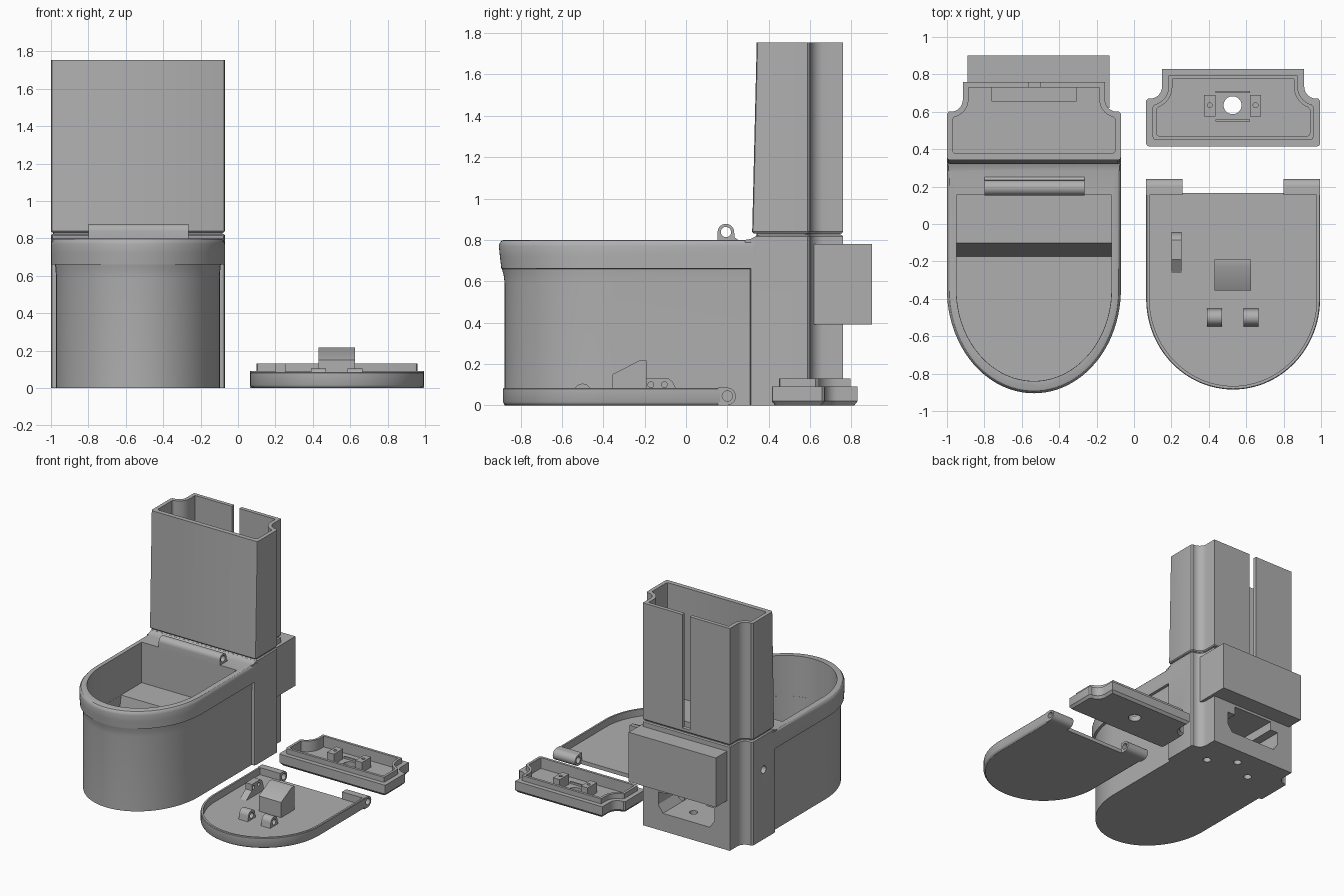
import bpy, bmesh, math
from math import sin, cos, pi

if "Cube" in bpy.data.objects:
    bpy.data.objects.remove(bpy.data.objects["Cube"])

grey = bpy.data.materials.new("grey_plastic")
grey.diffuse_color = (0.43, 0.43, 0.43, 1)
grey.use_nodes = True
grey.node_tree.nodes["Principled BSDF"].inputs["Base Color"].default_value = grey.diffuse_color
BX, LX = -0.535, 0.53          # centre lines of the bowl and of the loose lids


def loft(name, rings):
    """Closed solid through rings of equally many points."""
    bm = bmesh.new()
    vs = [[bm.verts.new(p) for p in r] for r in rings]
    n = len(vs[0])
    for a, b in zip(vs, vs[1:]):
        for i in range(n):
            j = (i + 1) % n
            bm.faces.new((a[i], a[j], b[j], b[i]))
    bm.faces.new(vs[0][::-1])
    bm.faces.new(vs[-1])
    bmesh.ops.recalc_face_normals(bm, faces=bm.faces)
    me = bpy.data.meshes.new(name)
    bm.to_mesh(me)
    bm.free()
    ob = bpy.data.objects.new(name, me)
    bpy.context.collection.objects.link(ob)
    me.materials.append(grey)
    return ob


def box(name, x0, x1, y0, y1, z0, z1):
    q = [(x0, y0), (x1, y0), (x1, y1), (x0, y1)]
    return loft(name, [[(x, y, z) for x, y in q] for z in (z0, z1)])


def side_profile(name, pts, x0, x1):
    """Extrude a (y, z) profile along x."""
    return loft(name, [[(x, y, z) for y, z in pts] for x in (x0, x1)])


def rod(name, axis, c, r, a, b, n=24):
    """Cylinder along x or z; c is the centre in the other two axes."""
    ring = [(c[0] + r * cos(2 * pi * i / n), c[1] + r * sin(2 * pi * i / n)) for i in range(n)]
    if axis == "x":
        return side_profile(name, ring, a, b)
    return loft(name, [[(x, y, z) for x, y in ring] for z in (a, b)])


def combine(ob, parts, op="DIFFERENCE"):
    """Boolean with each part in turn, then drop the parts."""
    for p in parts:
        m = ob.modifiers.new("b", "BOOLEAN")
        m.operation, m.solver, m.object = op, "EXACT", p
        dg = bpy.context.evaluated_depsgraph_get()
        me = bpy.data.meshes.new_from_object(ob.evaluated_get(dg))
        ob.modifiers.clear()
        ob.data = me
        bpy.data.objects.remove(p)


def d_ring(cx, hw, front, back, start, z, n=48):
    """Straight sided outline with a half-ellipse front."""
    pts = [(cx + hw, back, z)]
    for i in range(n + 1):
        t = pi * i / n
        pts.append((cx + hw * cos(t), start - (start - front) * sin(t), z))
    return pts + [(cx - hw, back, z)]


def tank_ring(cx, d, z, y0=0.34, dy=0.0):
    """Tank outline inset by d: wide front, concave corners, narrow back."""
    w, r, f = 0.465 - d, 0.065 + d, 0.015
    t0 = min(math.acos(max(-1, min(1, (w - 0.455) / r))), pi)
    half = [(w - f, y0 + d), (w - f * 0.3, y0 + d + f * 0.3), (w, y0 + d + f)]
    half.append((w, 0.665 - r * sin(t0) - 0.012))
    for i in range(9):
        t = t0 + (pi - t0) * i / 8
        half.append((0.445 + r * cos(t), 0.665 - r * sin(t)))
    half.append((0.38 - d, 0.76 - d))
    full = half + [(-x, y) for x, y in half[::-1]]
    return [(cx + x, y + dy, z) for x, y in full]


def arch(y, z0, zc, r, foot=0.0, n=14):
    """Round topped (y, z) profile."""
    arc = [(y + r * cos(pi * i / n), zc + r * sin(pi * i / n)) for i in range(n + 1)]
    return [(y + r + foot, z0)] + arc + [(y - r - foot, z0)]


# ---- bowl with flared rim and rear base
levels = [(0, .438, -.877), (.59, .438, -.877), (.63, .44, -.882), (.66, .443, -.89),
          (.661, .465, -.893), (.72, .465, -.9), (.77, .465, -.905), (.785, .461, -.901),
          (.796, .452, -.892), (.8, .44, -.88)]
bowl = loft("bowl", [d_ring(BX, hw, f, .33, -.35, z) for z, hw, f in levels])
rear = loft("rear_base", [tank_ring(BX, 0, z, .31) for z in (0, .8)])
deck = loft("deck", [tank_ring(BX, d, z, .335) for z, d in ((.79, 0), (.817, 0), (.824, .008))])
ramp = side_profile("ramp", [(.285, .78), (.285, .8), (.31, .804), (.33, .813), (.345, .823), (.4, .823), (.4, .78)],
                    BX - .458, BX + .458)
back_box = box("back_box", -.89, -.13, .62, .9, .39, .78)
combine(bowl, [rear, deck, ramp, back_box], "UNION")
opening = [(-.74, .14), (-.33, .14), (-.29, .2), (-.29, .3), (-.36, .3), (-.36, .37),
           (-.71, .37), (-.71, .3), (-.78, .3), (-.78, .2)]
combine(bowl, [
    loft("upper_cavity", [d_ring(BX, .415, -.84, .155, -.35, z) for z in (.48, .95)]),
    loft("deep_cavity", [d_ring(BX, .414, -.839, b, -.35, z) for z, b in ((.05, -.175), (.49, -.1))]),
    loft("rear_opening", [[(x, y, z) for x, z in opening] for y in (.25, .85)]),
    rod("side_hole", "x", (.46, .55), .03, -1.1, -.9),
    rod("foot_hole_a", "z", (-.3, .5), .03, -.1, .2),
    rod("foot_hole_b", "z", (-.7, .5), .03, -.1, .2),
    rod("foot_hole_c", "z", (-.5, .62), .03, -.1, .2),
])

# ---- hinge barrel on the rim
hinge = side_profile("bowl_hinge", [(.25, .79), (.25, .802), (.235, .812)] + arch(.193, .8, .838, .04)[1:-1]
                     + [(.153, .79)], -.8, -.265)
combine(hinge, [rod("pin_hole", "x", (.193, .838), .025, -.9, -.2)])

# ---- water tank, open on top, slit at the back
neck = loft("tank_neck", [tank_ring(BX, .012, z, .33) for z in (.81, .84)])
tank = loft("tank", [tank_ring(BX, d, z, y) for z, d, y in
                     ((.832, .006, .32), (.84, 0, .32), (1.755, 0, .342))])
combine(tank, [
    loft("tank_cavity", [tank_ring(BX, .03, z, y) for z, y in ((.86, .325), (1.9, .352))]),
    box("tank_slit", -.565, -.5, .7, .8, .86, 1.9),
])
well = [box("well_cut", -.76, -.31, .655, .729, .6, .9) for _ in range(3)]
for ob, w in zip((tank, neck, bowl), well):
    combine(ob, [w])

# ---- seat lid lying upside down
lid = loft("seat_lid", [d_ring(LX, .465 - d, -.885 + d, .165, -.4, z) for z, d in
                        ((0, .014), (.006, .005), (.016, 0), (.08, 0), (.085, .004))])
combine(lid, [loft("lid_recess", [d_ring(LX, .447, -.866, .3, -.4, z) for z in (.03, .2)])])
for side in (-1, 1):
    x0, x1 = sorted((LX + side * .465, LX + side * .27))
    n = 16
    prof = [(.155, 0)] + [(.198 + .043 * sin(pi * i / n), .043 - .043 * cos(pi * i / n))
                          for i in range(n + 1)] + [(.155, .086)]
    arm = side_profile("lid_hinge_arm", prof, x0, x1)
    combine(arm, [rod("arm_hole", "x", (.2, .045), .025, x0 - .1, x1 + .1)])

# ---- mechanism mounts inside the seat lid
side_profile("wedge_block", [(-.355, .025), (-.355, .15), (-.225, .217), (-.19, .217), (-.19, .025)], .43, .625)
prof = [(-.27, .025), (-.19, .08), (-.19, .13), (-.085, .13), (-.065, .115), (-.05, .085), (-.045, .025)]
bracket = side_profile("pin_bracket", prof, .2, .255)
combine(bracket, [rod("hole", "x", (y, .1), .014, .1, .4, 16) for y in (-.17, -.105)])
for x in (.39, .585):
    loop = side_profile("saddle_loop", arch(-.5, .025, .063, .042, .008), x, x + .08)
    combine(loop, [rod("hole", "x", (-.5, .062), .022, x - .1, x + .2)])

# ---- tank lid lying upside down
cover = loft("tank_lid", [tank_ring(LX, d, z, .345, .07) for z, d in
                          ((0, .016), (.02, 0), (.09, 0), (.0901, .035), (.13, .035))])
combine(cover, [
    loft("cover_recess", [tank_ring(LX, .055, z, .345, .07) for z in (.045, .3)]),
    rod("button_hole", "z", (.527, .635), .048, -.1, .3, 32),
])
for x in (.375, .62):
    tab = box("button_tab", x, x + .06, .575, .69, .04, .125)
    combine(tab, [rod("screw_hole", "z", (x + .03, .635), .013, .06, .3, 16)])
for y in (.547, .7):
    box("button_frame", .435, .62, y, y + .012, .04, .06)

# ---- smooth curves, crisp edges
bpy.ops.object.select_all(action="DESELECT")
for ob in bpy.context.scene.objects:
    ob.select_set(True)
    bpy.context.view_layer.objects.active = ob
bpy.ops.object.shade_smooth_by_angle(angle=math.radians(30))
